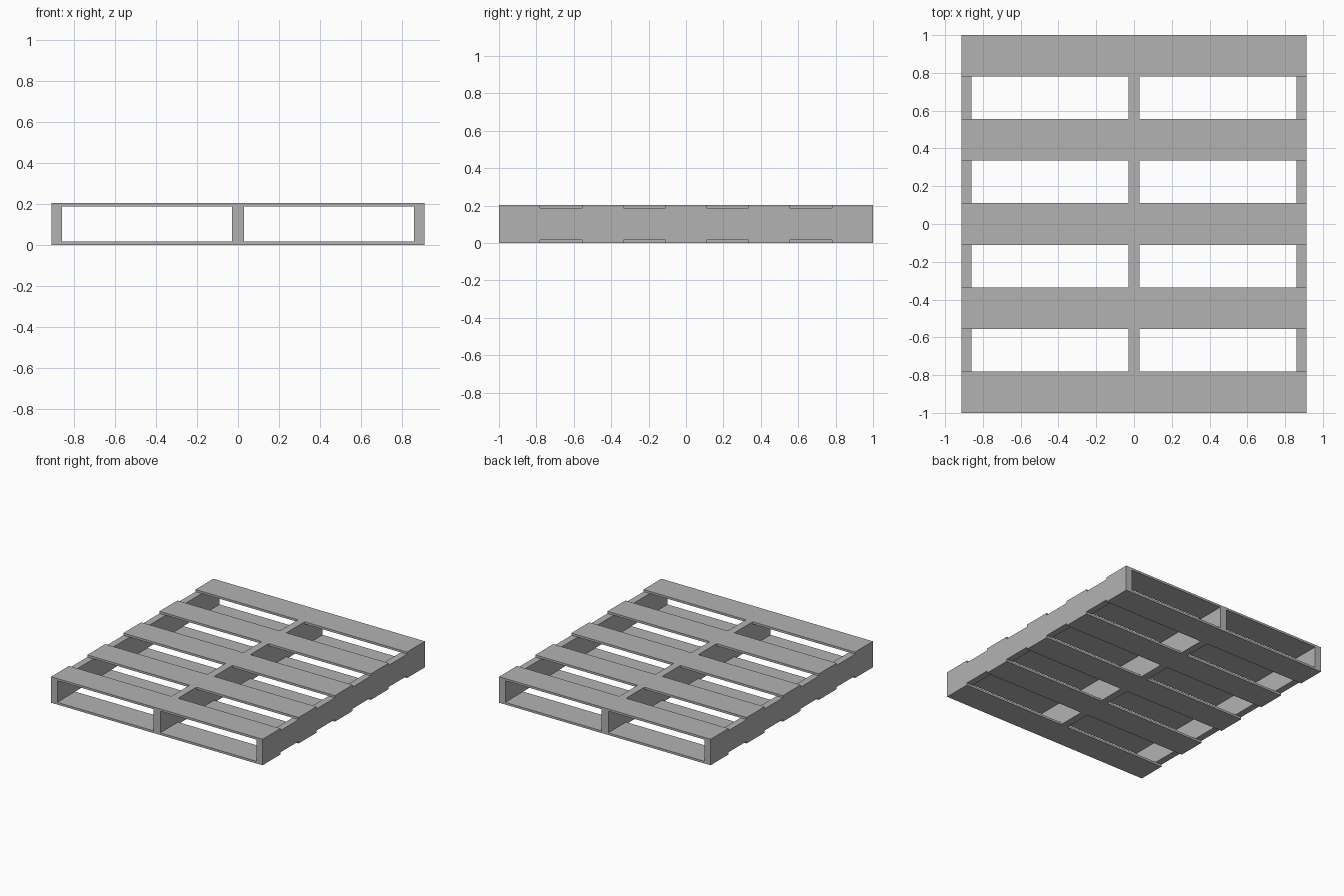
import bpy

if "Cube" in bpy.data.objects:
    bpy.data.objects.remove(bpy.data.objects["Cube"])

HALF_X, HEIGHT, BOARD_T = 0.912, 0.203, 0.017
BOARD_W, SIDE_W, MIDDLE_W = 0.22, 0.053, 0.059

grey = bpy.data.materials.new("dark_grey")
grey.diffuse_color = (0.45, 0.45, 0.45, 1)
grey.use_nodes = True
grey.node_tree.nodes["Principled BSDF"].inputs["Base Color"].default_value = grey.diffuse_color


def box(name, center, size):
    bpy.ops.mesh.primitive_cube_add(size=1, location=center)
    ob = bpy.context.object
    ob.name = name
    ob.scale = size
    bpy.ops.object.transform_apply(location=False, rotation=False, scale=True)
    ob.data.materials.append(grey)
    return ob


# Side stringers sit between the boards
edge = HALF_X - SIDE_W / 2
for side, x in (("left", -edge), ("right", edge)):
    box(f"{side}_stringer", (x, 0, HEIGHT / 2),
        (SIDE_W, 2, HEIGHT - 2 * BOARD_T))

# Middle stringer is full height, flush with the boards
box("middle_stringer", (0, 0, HEIGHT / 2), (MIDDLE_W, 2, HEIGHT))

# Five deck boards on top and five matching boards underneath, split by the middle stringer
step = (2 - BOARD_W) / 4
half_len = HALF_X - MIDDLE_W / 2
for i in range(5):
    y = (i - 2) * step
    for name, z in (("top_board", HEIGHT - BOARD_T / 2), ("bottom_board", BOARD_T / 2)):
        for side, s in (("left", -1), ("right", 1)):
            box(f"{side}_{name}_{i + 1}", (s * (HALF_X + MIDDLE_W / 2) / 2, y, z),
                (half_len, BOARD_W, BOARD_T))
